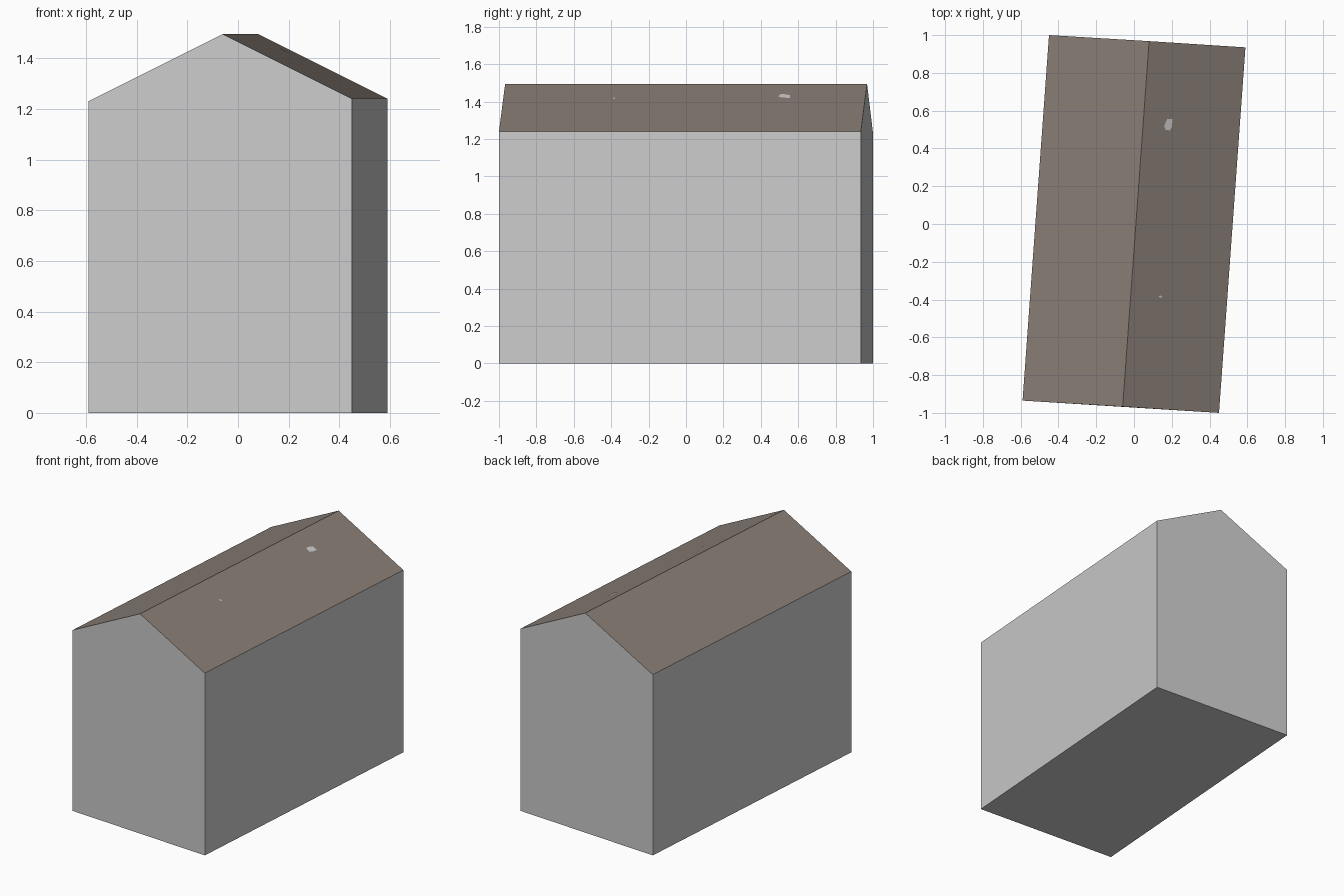
import bpy
import bmesh
from mathutils import Vector

if "Cube" in bpy.data.objects:
    bpy.data.objects.remove(bpy.data.objects["Cube"])


def material(name, rgb):
    m = bpy.data.materials.new(name)
    m.diffuse_color = (*rgb, 1.0)
    m.use_nodes = True
    m.node_tree.nodes["Principled BSDF"].inputs["Base Color"].default_value = m.diffuse_color
    return m


def mesh_object(name, bm, mats):
    me = bpy.data.meshes.new(name)
    bm.to_mesh(me)
    bm.free()
    for m in mats:
        me.materials.append(m)
    ob = bpy.data.objects.new(name, me)
    bpy.context.collection.objects.link(ob)
    return ob


wall = material("light grey wall", (0.6, 0.6, 0.6))
roof = material("brown roof", (0.25, 0.205, 0.177))

# House: gable profile on the front wall, extruded along the slightly turned long axis
profile = [(-0.59, -0.935, 0), (0.45, -1.0, 0), (0.45, -1.0, 1.24),
           (-0.06, -0.967, 1.495), (-0.59, -0.935, 1.23)]
along = Vector((0.14, 1.935, 0))
bm = bmesh.new()
front = bm.faces.new([bm.verts.new(p) for p in profile])
ext = bmesh.ops.extrude_face_region(bm, geom=[front], use_keep_orig=True)
bmesh.ops.translate(bm, vec=along,
                    verts=[g for g in ext["geom"] if isinstance(g, bmesh.types.BMVert)])
bmesh.ops.recalc_face_normals(bm, faces=bm.faces)
# Sloped faces looking up are roof
for f in bm.faces:
    f.material_index = 1 if f.normal.z > 0.3 else 0
mesh_object("house", bm, [wall, roof])


# Small grey patches lying on the right roof slope
def roof_patch(name, outline):
    a, b = Vector(profile[2]), Vector(profile[3])
    n = (b - a).cross(along)
    if n.z < 0:
        n = -n
    bm = bmesh.new()
    verts = []
    for x, y in outline:
        z = a.z - (n.x * (x - a.x) + n.y * (y - a.y)) / n.z
        verts.append(bm.verts.new((x, y, z + 0.002)))
    bm.faces.new(verts)
    mesh_object(name, bm, [wall])


roof_patch("roof_patch_large", [(0.165, 0.50), (0.19, 0.495), (0.20, 0.515),
                                (0.205, 0.555), (0.175, 0.555), (0.16, 0.52)])
roof_patch("roof_patch_small", [(0.13, -0.385), (0.14, -0.392), (0.15, -0.385), (0.14, -0.378)])
